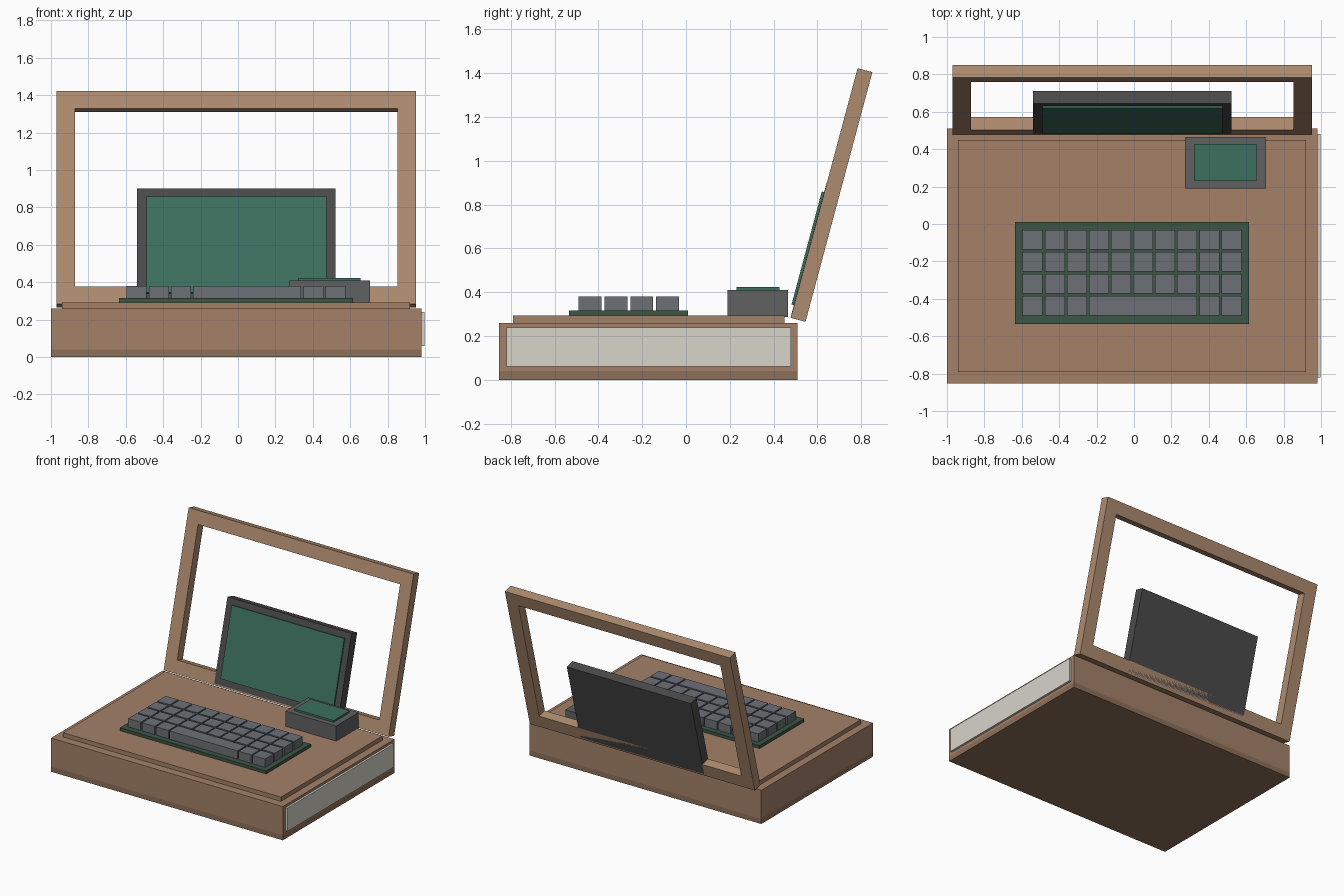
import bpy, bmesh
from math import radians
from mathutils import Matrix

if "Cube" in bpy.data.objects:
    bpy.data.objects.remove(bpy.data.objects["Cube"])


def material(name, r, g, b):
    m = bpy.data.materials.new(name)
    m.diffuse_color = (r, g, b, 1)
    m.use_nodes = True
    m.node_tree.nodes["Principled BSDF"].inputs["Base Color"].default_value = m.diffuse_color
    return m


wood = material("wood", 0.37, 0.22, 0.14)
wood_dark = material("dark_wood", 0.27, 0.16, 0.10)
wood_light = material("light_wood", 0.42, 0.26, 0.16)
cream = material("cream", 0.68, 0.66, 0.59)
board_green = material("board_green", 0.045, 0.09, 0.06)
glass_green = material("glass_green", 0.045, 0.16, 0.11)
key_grey = material("key_grey", 0.15, 0.16, 0.18)
casing = material("casing_grey", 0.07, 0.07, 0.07)
box_grey = material("box_grey", 0.12, 0.12, 0.12)


def boxes(name, extents, mat, matrix=None):
    """One object made of boxes given as (x0, x1, y0, y1, z0, z1)."""
    bm = bmesh.new()
    for x0, x1, y0, y1, z0, z1 in extents:
        m = (Matrix.Translation(((x0 + x1) / 2, (y0 + y1) / 2, (z0 + z1) / 2))
             @ Matrix.Diagonal((x1 - x0, y1 - y0, z1 - z0, 1)))
        bmesh.ops.create_cube(bm, size=1, matrix=m)
    me = bpy.data.meshes.new(name)
    bm.to_mesh(me)
    bm.free()
    me.materials.append(mat)
    ob = bpy.data.objects.new(name, me)
    bpy.context.collection.objects.link(ob)
    if matrix:
        ob.matrix_world = matrix
    return ob


def frame(name, x0, x1, z0, z1, bar, depth, mat, matrix):
    """Rectangular frame with a clean open window, extruded along y."""
    bm = bmesh.new()
    rings = []
    for y in (0, depth):
        for i in (0, bar):
            pts = ((x0 + i, z0 + i), (x1 - i, z0 + i), (x1 - i, z1 - i), (x0 + i, z1 - i))
            rings.append([bm.verts.new((x, y, z)) for x, z in pts])
    fo, fi, bo, bi = rings
    for a, b in ((fo, fi), (fi, bi), (bi, bo), (bo, fo)):
        for k in range(4):
            n = (k + 1) % 4
            bm.faces.new((a[k], a[n], b[n], b[k]))
    bmesh.ops.recalc_face_normals(bm, faces=bm.faces)
    me = bpy.data.meshes.new(name)
    bm.to_mesh(me)
    bm.free()
    me.materials.append(mat)
    ob = bpy.data.objects.new(name, me)
    bpy.context.collection.objects.link(ob)
    ob.matrix_world = matrix


# Case
boxes("case_bottom", [(-1, 0.98, -0.853, 0.51, 0, 0.04)], wood_dark)
boxes("case_body", [(-1, 0.98, -0.853, 0.51, 0.04, 0.26)], wood)
boxes("top_plate", [(-0.94, 0.92, -0.79, 0.45, 0.26, 0.293)], wood)
boxes("side_panel", [(0.98, 0.996, -0.82, 0.48, 0.06, 0.24)], cream)

# Tilted lid, with the screen set in the same plane
lid = Matrix.Translation((0, 0.478, 0.283)) @ Matrix.Rotation(radians(-15), 4, 'X')
frame("lid_frame", -0.97, 0.952, 0, 1.18, 0.098, 0.07, wood_light, lid)
boxes("screen_casing", [(-0.54, 0.52, -0.001, 0.07, 0.012, 0.641)], casing, lid)
boxes("screen_glass", [(-0.488, 0.473, -0.012, 0.0, 0.06, 0.594)], glass_green, lid)

# Keyboard
boxes("keyboard_base", [(-0.635, 0.615, -0.535, 0.01, 0.293, 0.316)], board_green)
pitch, width, first = 0.118, 0.107, -0.595
keys = []
for row in range(4):
    y = -0.49 + row * pitch
    for col in range(10):
        if row == 0 and 3 <= col <= 7:
            continue
        x = first + col * pitch
        keys.append((x, x + width, y, y + 0.104, 0.316, 0.38))
boxes("keys", keys, key_grey)
boxes("space_bar", [(first + 3 * pitch, first + 7 * pitch + width, -0.49, -0.386, 0.316, 0.38)], key_grey)

# Small display box beside the screen
boxes("display_box", [(0.273, 0.705, 0.19, 0.465, 0.288, 0.41)], box_grey)
boxes("display_glass", [(0.32, 0.655, 0.23, 0.428, 0.41, 0.424)], glass_green)
